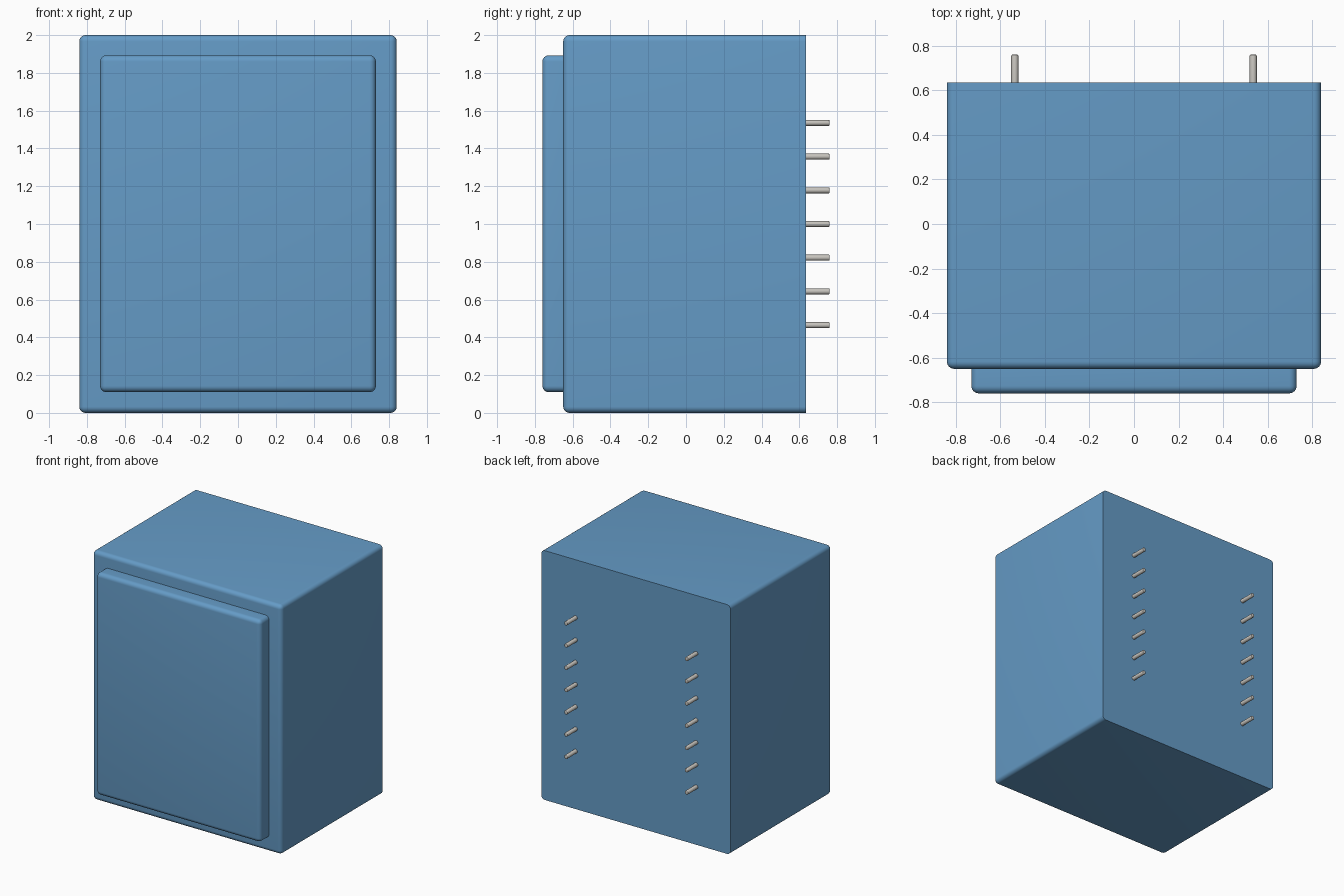
import bpy
import bmesh
from mathutils import Matrix, Vector

if "Cube" in bpy.data.objects:
    bpy.data.objects.remove(bpy.data.objects["Cube"])


def material(name, color):
    mat = bpy.data.materials.new(name)
    mat.diffuse_color = color
    mat.use_nodes = True
    mat.node_tree.nodes["Principled BSDF"].inputs["Base Color"].default_value = mat.diffuse_color
    return mat


BLUE = material("blue_plastic", (0.13, 0.33, 0.57, 1))
METAL = material("pin_metal", (0.58, 0.56, 0.52, 1))


def finish(name, bm, mat):
    mesh = bpy.data.meshes.new(name)
    bm.to_mesh(mesh)
    bm.free()
    mesh.materials.append(mat)
    obj = bpy.data.objects.new(name, mesh)
    bpy.context.collection.objects.link(obj)
    bpy.ops.object.select_all(action='DESELECT')
    obj.select_set(True)
    bpy.context.view_layer.objects.active = obj
    bpy.ops.object.shade_smooth_by_angle()
    return obj


def open_back_box(name, lo, hi, radius):
    """Box with every edge rounded except those around its back (+y) face."""
    lo, hi = Vector(lo), Vector(hi)
    bm = bmesh.new()
    bmesh.ops.create_cube(bm, size=1)
    bmesh.ops.scale(bm, vec=hi - lo, verts=bm.verts)
    bmesh.ops.translate(bm, vec=(lo + hi) / 2, verts=bm.verts)
    edges = [e for e in bm.edges if min(v.co.y for v in e.verts) < hi.y - 0.001]
    bmesh.ops.bevel(bm, geom=edges, offset=radius, segments=6, profile=0.5,
                    affect='EDGES', clamp_overlap=True)
    return finish(name, bm, BLUE)


# Housing and raised front panel
open_back_box("housing", (-0.84, -0.65, 0), (0.84, 0.635, 2), 0.033)
open_back_box("front_panel", (-0.73, -0.76, 0.11), (0.73, -0.645, 1.893), 0.033)

# Two columns of seven round pins with softened tips
PITCH, RADIUS, START, TIP = 0.1785, 0.016, 0.625, 0.76
for side, x in (("left", -0.535), ("right", 0.535)):
    for i in range(7):
        bm = bmesh.new()
        bmesh.ops.create_cone(bm, cap_ends=True, segments=24, radius1=RADIUS,
                              radius2=RADIUS, depth=TIP - START,
                              matrix=Matrix.Rotation(-1.5707963, 4, 'X'))
        rim = [e for e in bm.edges if all(v.co.y > 0 for v in e.verts)]
        bmesh.ops.bevel(bm, geom=rim, offset=0.005, segments=3, profile=0.5,
                        affect='EDGES')
        bmesh.ops.translate(bm, vec=(x, (START + TIP) / 2, 1 + (i - 3) * PITCH),
                            verts=bm.verts)
        finish(f"{side}_pin_{i + 1}", bm, METAL)
